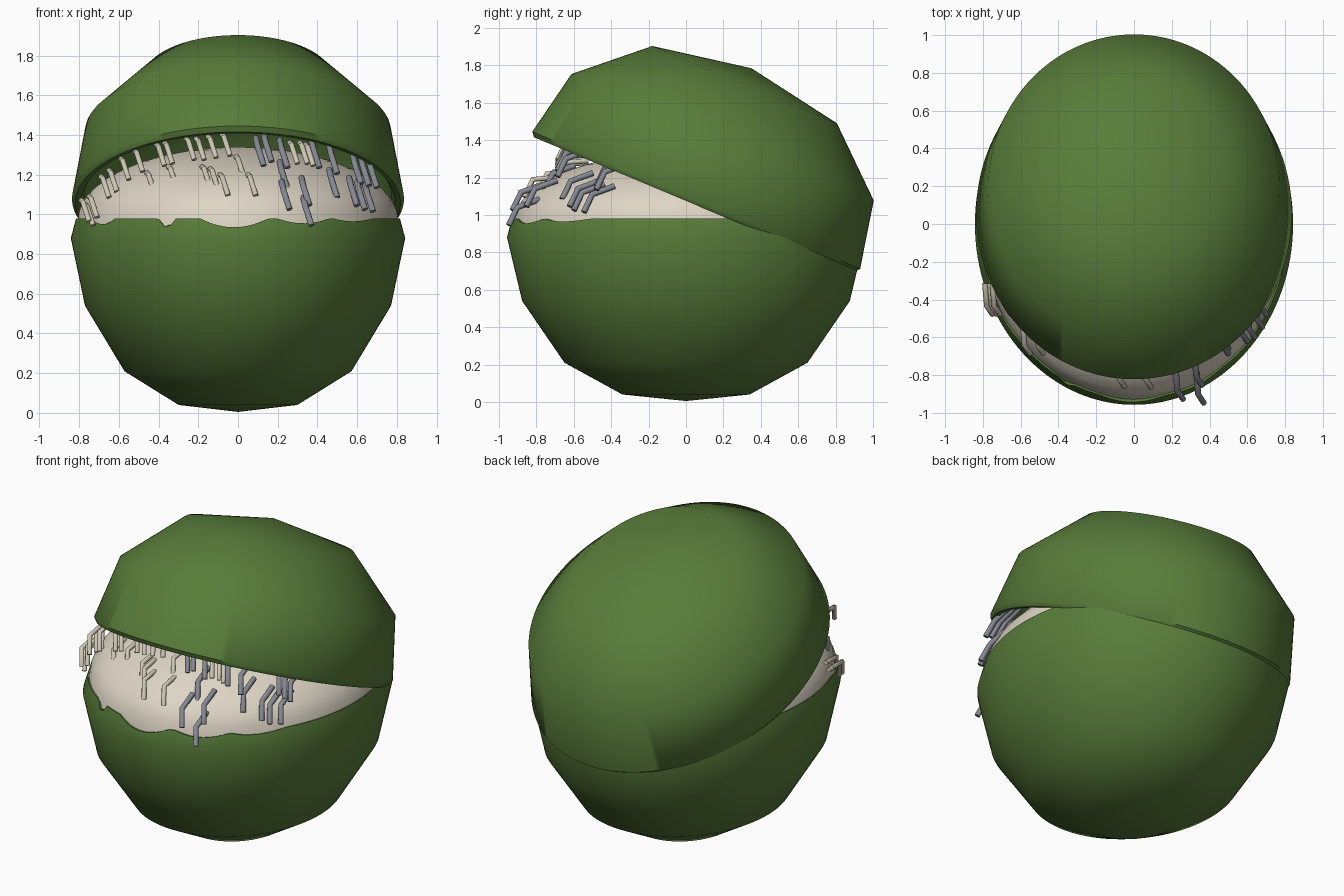
import bpy, bmesh, math

if "Cube" in bpy.data.objects:
    bpy.data.objects.remove(bpy.data.objects["Cube"])

def material(name, rgb):
    m = bpy.data.materials.new(name)
    m.diffuse_color = (*rgb, 1)
    m.use_nodes = True
    m.node_tree.nodes["Principled BSDF"].inputs["Base Color"].default_value = m.diffuse_color
    return m

GREEN = material("leaf green", (0.098, 0.202, 0.042))
CREAM = material("cream", (0.73, 0.67, 0.56))
BONE = material("bone", (0.62, 0.57, 0.46))
GREY = material("steel grey", (0.24, 0.25, 0.29))
RATIO = 0.88          # width over depth of every shell
SEG = 160

def revolve(name, profile, mat, edit=None, sharp=50):
    """Spin (radius, z) points about z, narrowed in x; the ends close on the axis."""
    bm = bmesh.new()
    rings = []
    for r, z in profile:
        if r == 0:
            rings.append([bm.verts.new((0, 0, z))] * SEG)
            continue
        ring = []
        for i in range(SEG):
            a = 2 * math.pi * i / SEG
            ring.append(bm.verts.new((r * RATIO * math.cos(a), r * math.sin(a), z)))
        rings.append(ring)
    for lo, hi in zip(rings, rings[1:]):
        for i in range(SEG):
            j = (i + 1) % SEG
            quad = list(dict.fromkeys((lo[i], lo[j], hi[j], hi[i])))
            bm.faces.new(quad)
    if edit:
        edit(bm)
    bmesh.ops.recalc_face_normals(bm, faces=bm.faces)
    me = bpy.data.meshes.new(name)
    bm.to_mesh(me)
    bm.free()
    me.materials.append(mat)
    me.shade_smooth()
    me.set_sharp_from_angle(angle=math.radians(sharp))
    ob = bpy.data.objects.new(name, me)
    bpy.context.collection.objects.link(ob)
    return ob

# Lower shell, with an uneven front rim: (x, half width, depth) of each dip
DIPS = [(-0.36, 0.04, 0.045), (-0.02, 0.17, 0.045), (0.33, 0.13, 0.025),
        (0.58, 0.10, 0.015), (-0.68, 0.06, 0.03)]

def ragged_rim(bm):
    for v in bm.verts:
        if v.co.z > 0.96 and v.co.y < -0.3:
            drop = sum(d * max(0, 1 - ((v.co.x - x) / w) ** 2) for x, w, d in DIPS)
            v.co.z -= drop
            v.co.y -= drop * 0.35

revolve("lower_shell", [(0, 0.005), (0.34, 0.04), (0.65, 0.21), (0.876, 0.54),
                        (0.957, 0.88), (0.927, 0.98), (0.90, 0.975)],
        GREEN, ragged_rim)

# Pale filling, domed above the rim
dome = [(0, 0.25), (0.55, 0.32), (0.80, 0.55), (0.93, 0.86), (0.934, 0.91), (0.92, 0.965)]
for k in range(1, 11):
    a = math.pi / 2 * k / 10
    dome.append((0.92 * math.cos(a) if k < 10 else 0, 0.965 + 0.375 * math.sin(a)))
revolve("filling", dome, CREAM)

# Upper shell: hollow lid tipped open at the front
lid = revolve("upper_shell", [(0, 0.785), (0.535, 0.69), (0.876, 0.385), (0.95, 0.02),
                              (0.93, -0.004), (0.90, 0.0), (0.88, 0.03),
                              (0.81, 0.36), (0.49, 0.63), (0, 0.73)], GREEN)
lid.location = (0, 0.047, 1.06)
lid.rotation_euler = (math.radians(-22.7), 0, 0)

# Bent bristles: an arm pointing forward, then a bar hanging down
def base_y(x, z):
    t = 1 - (x / 0.81) ** 2 - ((z - 0.96) / 0.38) ** 2
    return -0.92 * math.sqrt(max(t, 0.36 if z > 1.25 else 0.14))

def bristles(name, spots, mat, arm_drop, radius=0.014):
    cu = bpy.data.curves.new(name, 'CURVE')
    cu.dimensions = '3D'
    cu.bevel_depth = radius
    cu.bevel_resolution = 2
    cu.use_fill_caps = True
    for x, z in spots:                       # (x, z) of the elbow
        y = base_y(x, z)
        elbow = max(y - 0.09, -0.935)
        pts = [(x - 0.01, y + 0.03, z + arm_drop), (x, elbow, z),
               (x + 0.03, elbow - 0.045, z - 0.095)]
        sp = cu.splines.new('POLY')
        sp.points.add(2)
        for p, co in zip(sp.points, pts):
            p.co = (*co, 1)
    tmp = bpy.data.objects.new(name + "_path", cu)
    bpy.context.collection.objects.link(tmp)
    bpy.context.view_layer.update()
    dg = bpy.context.evaluated_depsgraph_get()
    me = bpy.data.meshes.new_from_object(tmp.evaluated_get(dg))
    bpy.data.objects.remove(tmp)
    me.materials.clear()
    me.materials.append(mat)
    me.shade_smooth()
    me.set_sharp_from_angle(angle=math.radians(50))
    bpy.context.collection.objects.link(bpy.data.objects.new(name, me))

bristles("pale_bristles", [
    (-0.78, 1.06), (-0.76, 1.04), (-0.74, 1.08), (-0.68, 1.18), (-0.64, 1.21),
    (-0.58, 1.27), (-0.51, 1.31), (-0.45, 1.20), (-0.40, 1.34), (-0.36, 1.35),
    (-0.34, 1.23), (-0.25, 1.37), (-0.20, 1.37), (-0.14, 1.38), (-0.07, 1.39),
    (-0.17, 1.23), (-0.13, 1.22), (-0.08, 1.19), (0.0, 1.28), (0.06, 1.19),
    (0.27, 1.35), (0.32, 1.35), (0.35, 1.34)], BONE, 0.01)

bristles("grey_bristles", [
    (0.10, 1.34), (0.14, 1.36), (0.22, 1.33), (0.38, 1.33), (0.47, 1.30),
    (0.22, 1.22), (0.23, 1.12), (0.33, 1.14), (0.34, 1.04), (0.47, 1.18),
    (0.59, 1.25), (0.63, 1.24), (0.67, 1.23), (0.57, 1.14), (0.61, 1.12),
    (0.65, 1.11)], GREY, 0.045, 0.016)
